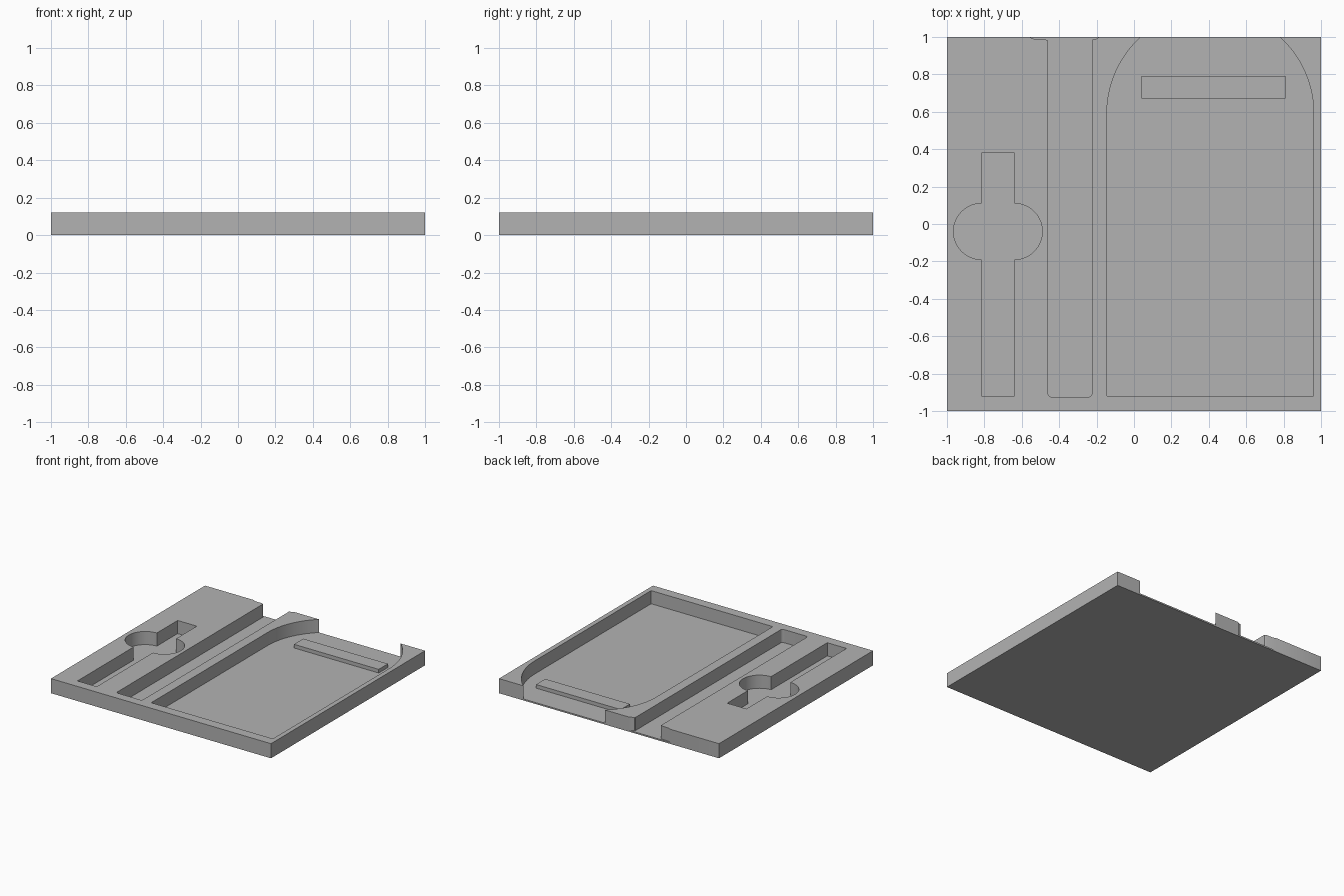
import bpy, bmesh, math

if "Cube" in bpy.data.objects:
    bpy.data.objects.remove(bpy.data.objects["Cube"], do_unlink=True)

TOP, FLOOR, BACK = 0.12, 0.012, 1.1

grey = bpy.data.materials.new("plain_grey")
grey.use_nodes = True
grey.diffuse_color = (0.45, 0.45, 0.45, 1)
grey.node_tree.nodes["Principled BSDF"].inputs["Base Color"].default_value = (0.45, 0.45, 0.45, 1)


def arc(cx, cy, r, start, end, steps=24):
    """Points along an arc, angles in degrees."""
    angles = [math.radians(start + (end - start) * i / steps) for i in range(steps + 1)]
    return [(cx + r * math.cos(a), cy + r * math.sin(a)) for a in angles]


def prism(name, outline, z0, z1):
    """Extrude a plan outline between two heights."""
    bm = bmesh.new()
    face = bm.faces.new([bm.verts.new((x, y, z0)) for x, y in outline])
    top = bmesh.ops.extrude_face_region(bm, geom=[face])["geom"]
    verts = [v for v in top if isinstance(v, bmesh.types.BMVert)]
    bmesh.ops.translate(bm, vec=(0, 0, z1 - z0), verts=verts)
    bmesh.ops.recalc_face_normals(bm, faces=bm.faces)
    mesh = bpy.data.meshes.new(name)
    bm.to_mesh(mesh)
    bm.free()
    mesh.materials.append(grey)
    obj = bpy.data.objects.new(name, mesh)
    bpy.context.collection.objects.link(obj)
    return obj


def rect(x0, x1, y0, y1):
    return [(x0, y0), (x1, y0), (x1, y1), (x0, y1)]


def activate(obj):
    bpy.ops.object.select_all(action='DESELECT')
    obj.select_set(True)
    bpy.context.view_layer.objects.active = obj


def cut(target, outline):
    """Sink a pocket of the given outline into the target."""
    cutter = prism("pocket_cutter", outline, FLOOR, TOP + 0.1)
    cutter.hide_render = True
    mod = target.modifiers.new("pocket", 'BOOLEAN')
    mod.operation, mod.solver, mod.object = 'DIFFERENCE', 'EXACT', cutter
    activate(target)
    bpy.ops.object.modifier_apply(modifier=mod.name)
    bpy.data.objects.remove(cutter, do_unlink=True)


tray = prism("tray", rect(-1, 1, -1, 1), 0, TOP)

# Wide arched pocket, open at the back
cx, cy, r = 0.408, 0.59, 0.553
half = math.degrees(math.acos(0.32 / r))
cut(tray, [(cx - r, -0.92), (cx + r, -0.92)]
    + arc(cx, cy, r, 0, 180, 64))

# Long slot with rounded front corners and a shallow flare at the back edge
left, right, c = -0.46, -0.225, 0.02
cut(tray, arc(left + c, -0.905, c, 180, 270, 8) + arc(right - c, -0.905, c, 270, 360, 8)
    + [(right, 0.98), (right + 0.005, 0.986), (-0.2, 0.99), (-0.185, 1.0), (-0.185, BACK),
       (-0.56, BACK), (-0.56, 1.0), (-0.535, 0.99), (left - 0.015, 0.988), (left, 0.98)])

# Narrow channel with a round finger well on each side
x0, x1, y, w = -0.815, -0.64, -0.04, 0.15
cut(tray, [(x0, -0.92), (x1, -0.92)] + arc(x1, y, w, -90, 90, 32)
    + [(x1, 0.38), (x0, 0.38)] + arc(x0, y, w, 90, 270, 32))

# Raised bar on the floor of the wide pocket
prism("raised_bar", rect(0.04, 0.81, 0.67, 0.79), FLOOR - 0.004, FLOOR + 0.03)

activate(tray)
bpy.ops.object.shade_smooth_by_angle(angle=math.radians(30))
